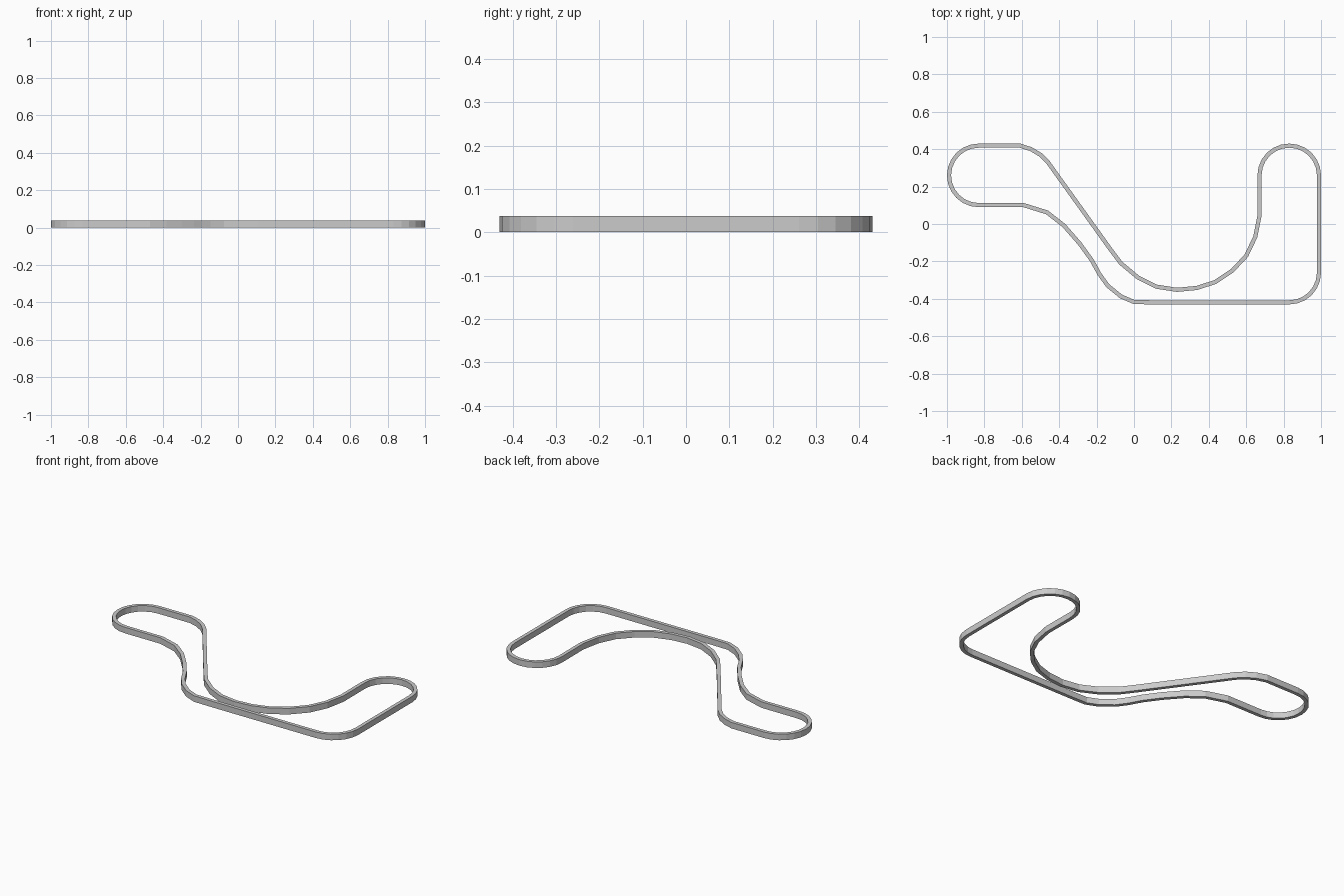
import bpy, bmesh, math
from mathutils import Vector

if "Cube" in bpy.data.objects:
    bpy.data.objects.remove(bpy.data.objects["Cube"])

WIDTH, HEIGHT, R = 0.022, 0.037, 0.159


def arc(cx, cy, a0, a1, n):
    """Points on a bend of the loop, angles in degrees."""
    return [(cx + R * math.cos(math.radians(a0 + (a1 - a0) * i / n)),
             cy + R * math.sin(math.radians(a0 + (a1 - a0) * i / n))) for i in range(n + 1)]


# Centre line of the band, running anticlockwise
path = arc(-0.83, 0.26, 90, 270, 12)                      # left round end
path += [(-0.59, 0.101), (-0.465, 0.062), (-0.375, -0.008), (-0.29, -0.105),
         (-0.225, -0.195), (-0.185, -0.268), (-0.14, -0.33), (-0.07, -0.387),
         (0.0, -0.417), (0.10, -0.419)]                   # lower S bend
path += arc(0.83, -0.26, -90, 0, 6)                       # lower right corner
path += arc(0.83, 0.26, 0, 180, 12)                       # right round end
path += [(0.672, 0.05), (0.648, -0.07), (0.60, -0.17), (0.525, -0.25),
         (0.435, -0.31), (0.335, -0.342), (0.23, -0.352), (0.12, -0.335),
         (0.02, -0.285), (-0.07, -0.21), (-0.13, -0.13)]  # large inner bowl
path += [(-0.46, 0.33), (-0.50, 0.37), (-0.55, 0.40), (-0.61, 0.419)]  # upper bend

pts = [Vector(p) for p in path]
count = len(pts)

# Sweep a rectangular section along the path with mitred joints
bm = bmesh.new()
rings = []
for i, p in enumerate(pts):
    d0 = (p - pts[i - 1]).normalized()
    d1 = (pts[(i + 1) % count] - p).normalized()
    n0, n1 = Vector((d0.y, -d0.x)), Vector((d1.y, -d1.x))
    miter = (n0 + n1).normalized()
    off = miter * (WIDTH / 2 / miter.dot(n0))
    rings.append([bm.verts.new((*(p + off * s), z))
                  for s, z in ((1, 0), (1, HEIGHT), (-1, HEIGHT), (-1, 0))])
for i in range(count):
    a, b = rings[i], rings[(i + 1) % count]
    for k in range(4):
        j = (k + 1) % 4
        bm.faces.new((a[k], b[k], b[j], a[j]))
bmesh.ops.recalc_face_normals(bm, faces=bm.faces)

mesh = bpy.data.meshes.new("closed_band")
bm.to_mesh(mesh)
bm.free()
bpy.context.collection.objects.link(bpy.data.objects.new("closed_band", mesh))
